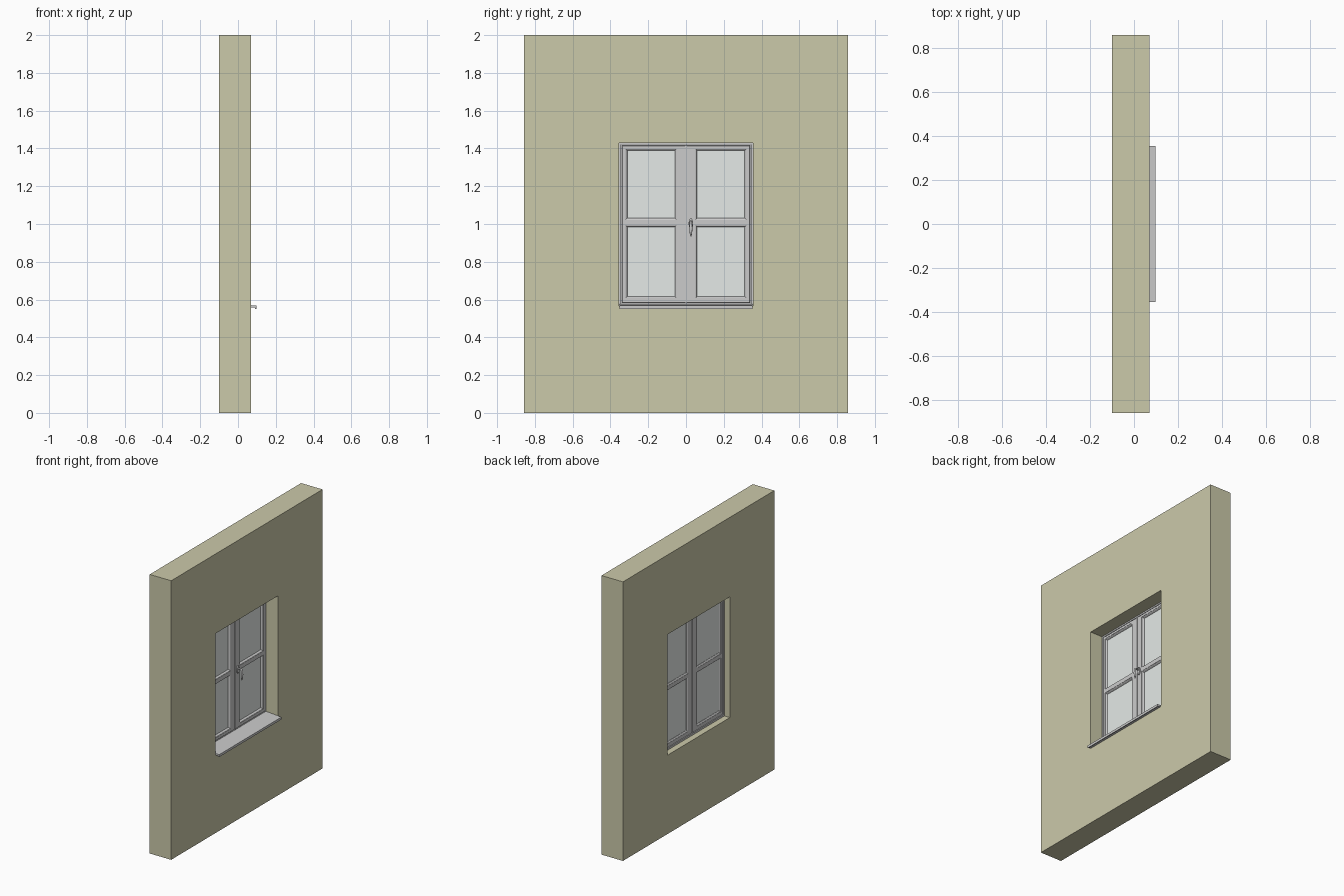
import bpy, bmesh, math

if "Cube" in bpy.data.objects:
    bpy.data.objects.remove(bpy.data.objects["Cube"])


def material(name, color):
    m = bpy.data.materials.new(name)
    m.diffuse_color = (*color, 1)
    m.use_nodes = True
    m.node_tree.nodes["Principled BSDF"].inputs["Base Color"].default_value = m.diffuse_color
    return m


def finish(name, bm, mat=None):
    bmesh.ops.recalc_face_normals(bm, faces=bm.faces)
    me = bpy.data.meshes.new(name)
    bm.to_mesh(me)
    bm.free()
    ob = bpy.data.objects.new(name, me)
    bpy.context.collection.objects.link(ob)
    if mat:
        me.materials.append(mat)
    return ob


def inset(r, d):
    return (r[0] + d, r[1] - d, r[2] + d, r[3] - d)


def ring(name, loops, mat=None):
    """Closed mitred frame: each loop is (rect (y0, y1, z0, z1), x)."""
    bm = bmesh.new()
    vs = [[bm.verts.new((x, y, z)) for y, z in
           ((r[0], r[2]), (r[1], r[2]), (r[1], r[3]), (r[0], r[3]))] for r, x in loops]
    for i in range(len(vs)):
        a, b = vs[i - 1], vs[i]
        for k in range(4):
            n = (k + 1) % 4
            bm.faces.new((a[k], a[n], b[n], b[k]))
    return finish(name, bm, mat)


def box(name, x0, x1, r, mat=None):
    bm = bmesh.new()
    bmesh.ops.create_cube(bm, size=1)
    for v in bm.verts:
        v.co = (x0 if v.co.x < 0 else x1, r[0] if v.co.y < 0 else r[1],
                r[2] if v.co.z < 0 else r[3])
    return finish(name, bm, mat)


wall_mat = material("wall_paint", (0.60, 0.585, 0.40))
glass_mat = material("glass", (0.78, 0.82, 0.80))

# Wall with window opening
wall = (-0.857, 0.857, 0, 2)
hole = (-0.354, 0.354, 0.565, 1.43)
ring("wall", [(wall, -0.10), (wall, 0.07), (hole, 0.07), (hole, -0.10)], wall_mat)

# Fixed outer frame
BACK, FRONT = -0.056, -0.026
inner = (-0.343, 0.343, 0.579, 1.42)
ring("outer_frame", [(hole, BACK), (hole, FRONT), (inner, FRONT), (inner, BACK)])

# Two sashes, each with a mid rail, glazing beads and two panes
for side, s in (("left", -1), ("right", 1)):
    def span(a, b, z0, z1):
        return (min(s * a, s * b), max(s * a, s * b), z0, z1)
    outer = span(0.002, 0.341, 0.581, 1.418)
    opening = span(0.05, 0.32, 0.607, 1.398)
    c = 0.004
    ring(side + "_sash", [(outer, BACK + 0.004), (outer, FRONT - c), (inset(outer, c), FRONT + 0.003),
                          (opening, FRONT + 0.003), (opening, BACK + 0.004)])
    box(side + "_mid_rail", BACK + 0.004, FRONT + 0.003, span(0.05, 0.32, 0.993, 1.022))
    for level, z0, z1 in (("lower", 0.607, 0.993), ("upper", 1.022, 1.398)):
        pane = span(0.05, 0.32, z0, z1)
        ring(f"{side}_{level}_bead", [(pane, BACK + 0.006), (pane, FRONT + 0.001),
                                      (inset(pane, 0.004), FRONT - 0.001),
                                      (inset(pane, 0.009), -0.036),
                                      (inset(pane, 0.009), -0.044)])
        box(f"{side}_{level}_glass", -0.042, -0.038, inset(pane, 0.004), glass_mat)

# Cover strip where the sashes meet
box("meeting_strip", BACK, FRONT + 0.006, (-0.006, 0.006, 0.581, 1.418))

# Sloping sill with a drip lip, extruded along y
profile = [(-0.03, 0.577), (0.097, 0.568), (0.097, 0.551), (0.091, 0.551),
           (0.089, 0.557), (-0.03, 0.562)]
bm = bmesh.new()
f = bm.faces.new([bm.verts.new((x, -0.353, z)) for x, z in profile])
new = bmesh.ops.extrude_face_region(bm, geom=[f])["geom"]
bmesh.ops.translate(bm, vec=(0, 0.706, 0),
                    verts=[g for g in new if isinstance(g, bmesh.types.BMVert)])
finish("sill", bm)

# Handle: oval back plate
HY, HZ = 0.026, 1.003
bpy.ops.mesh.primitive_cylinder_add(vertices=24, radius=1, depth=1, location=(-0.019, HY, HZ),
                                    rotation=(0, math.pi / 2, 0))
plate = bpy.context.object
plate.name = "handle_plate"
plate.scale = (0.027, 0.012, 0.010)
bpy.ops.object.shade_smooth_by_angle()

# Handle: lever bending out of the plate and hanging down
cu = bpy.data.curves.new("handle_lever", "CURVE")
cu.dimensions = "3D"
cu.bevel_depth = 0.007
cu.bevel_resolution = 3
cu.use_fill_caps = True
sp = cu.splines.new("POLY")
path = [(-0.018, 1.012, 0.8), (0.002, 1.012, 0.8), (0.010, 1.009, 0.9), (0.014, 1.0, 1.0),
        (0.014, 0.975, 1.2), (0.013, 0.95, 0.9), (0.012, 0.935, 0.4)]
sp.points.add(len(path) - 1)
for p, (x, z, r) in zip(sp.points, path):
    p.co = (x, HY, z, 1)
    p.radius = r
sp.use_smooth = True
bpy.context.collection.objects.link(bpy.data.objects.new("handle_lever", cu))
